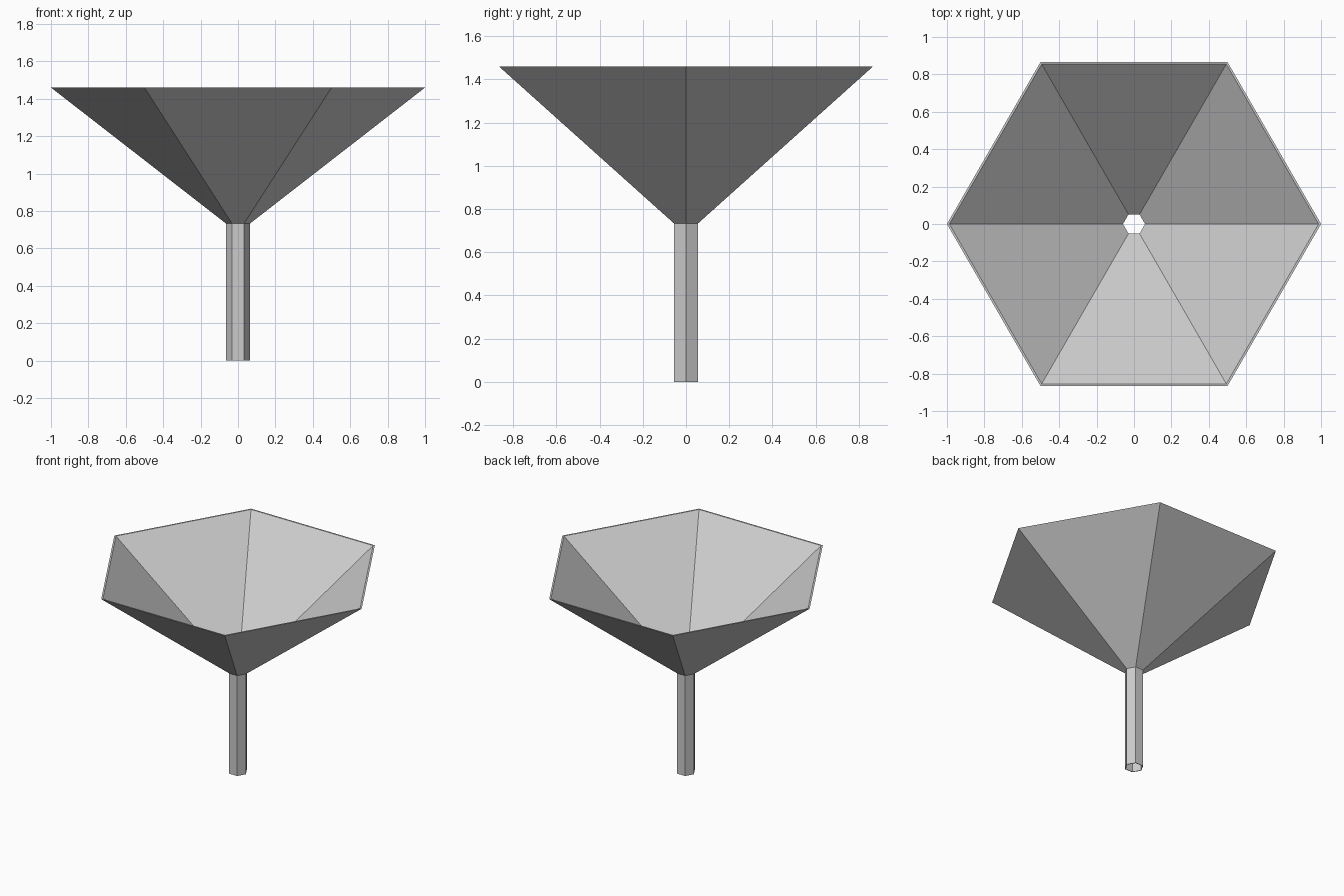
import bpy, bmesh
from math import cos, sin, pi

if "Cube" in bpy.data.objects:
    bpy.data.objects.remove(bpy.data.objects["Cube"])

SIDES = 6
# Closed wall section (radius, height): outer spout, outer bowl, rim, inner bowl, inner spout
PROFILE = [(0.064, 0.0), (0.064, 0.733), (1.0, 1.46),
           (0.987, 1.46), (0.059, 0.737), (0.059, 0.0)]


def ring(bm, radius, z):
    return [bm.verts.new((radius * cos(2 * pi * i / SIDES),
                          radius * sin(2 * pi * i / SIDES), z))
            for i in range(SIDES)]


# Hollow six-sided funnel, open through the spout
bm = bmesh.new()
rings = [ring(bm, r, z) for r, z in PROFILE]
for k, lower in enumerate(rings):
    upper = rings[(k + 1) % len(rings)]
    for i in range(SIDES):
        j = (i + 1) % SIDES
        bm.faces.new((lower[i], lower[j], upper[j], upper[i]))
bmesh.ops.recalc_face_normals(bm, faces=bm.faces[:])

mesh = bpy.data.meshes.new("funnel")
bm.to_mesh(mesh)
bm.free()
bpy.context.collection.objects.link(bpy.data.objects.new("funnel", mesh))
